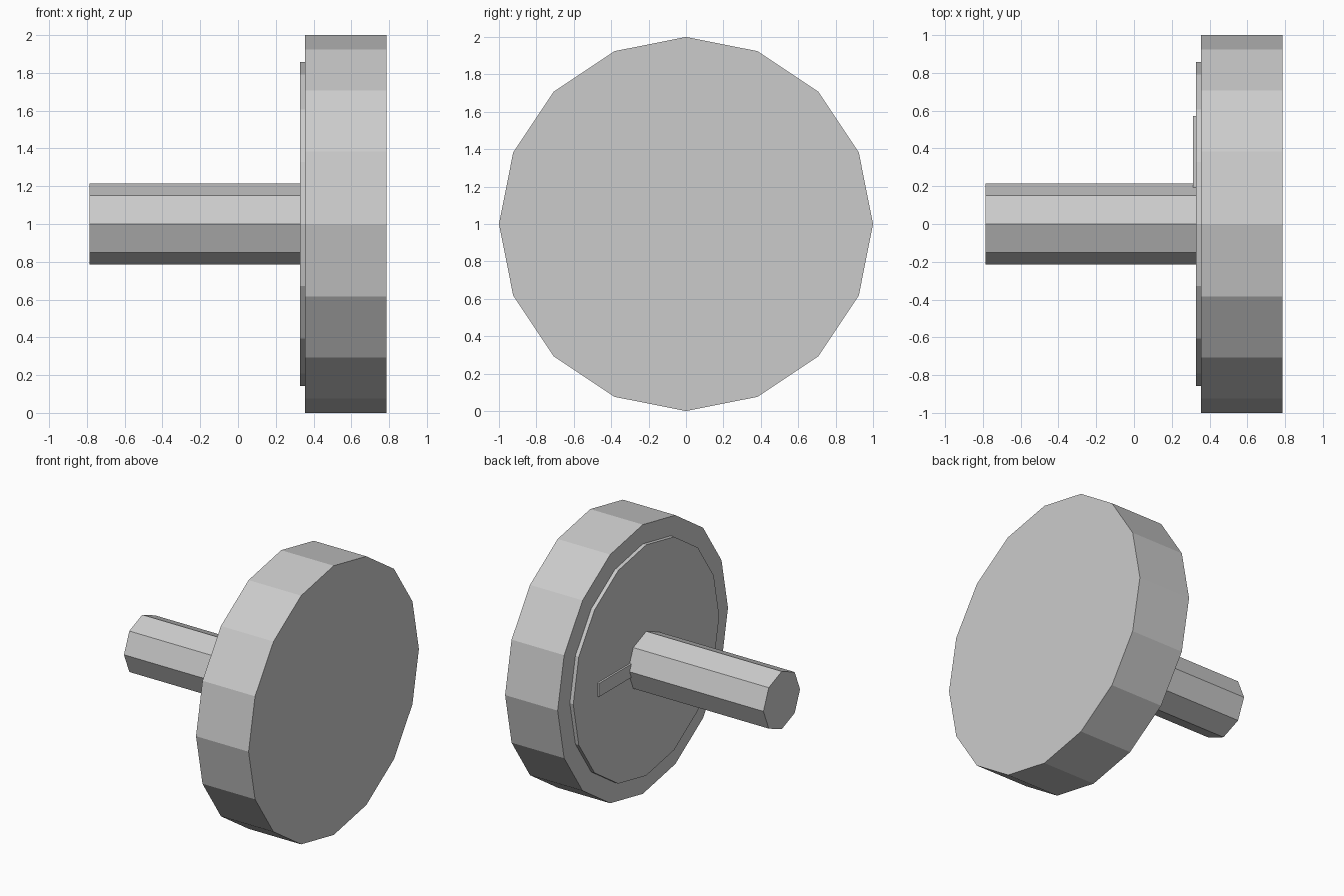
import bpy
from math import pi

if "Cube" in bpy.data.objects:
    bpy.data.objects.remove(bpy.data.objects["Cube"])


def x_cylinder(name, sides, radius, x0, x1):
    """Flat-shaded prism lying along x, with corners on the y and z axes."""
    bpy.ops.mesh.primitive_cylinder_add(
        vertices=sides, radius=radius, depth=x1 - x0,
        location=((x0 + x1) / 2, 0, 1), rotation=(0, pi / 2, 0))
    ob = bpy.context.object
    ob.name = name
    return ob


# Knob head, raised face plate and shaft
x_cylinder("knob_head", 16, 1.0, 0.355, 0.787)
x_cylinder("face_plate", 16, 0.857, 0.327, 0.37)
x_cylinder("shaft", 8, 0.215, -0.787, 0.34)

# Thin raised pointer bar running out from the shaft
x0, x1, y0, y1 = 0.313, 0.335, 0.19, 0.573
bpy.ops.mesh.primitive_cube_add(size=1, location=((x0 + x1) / 2, (y0 + y1) / 2, 1))
pointer = bpy.context.object
pointer.name = "pointer_bar"
pointer.scale = (x1 - x0, y1 - y0, 0.1)
